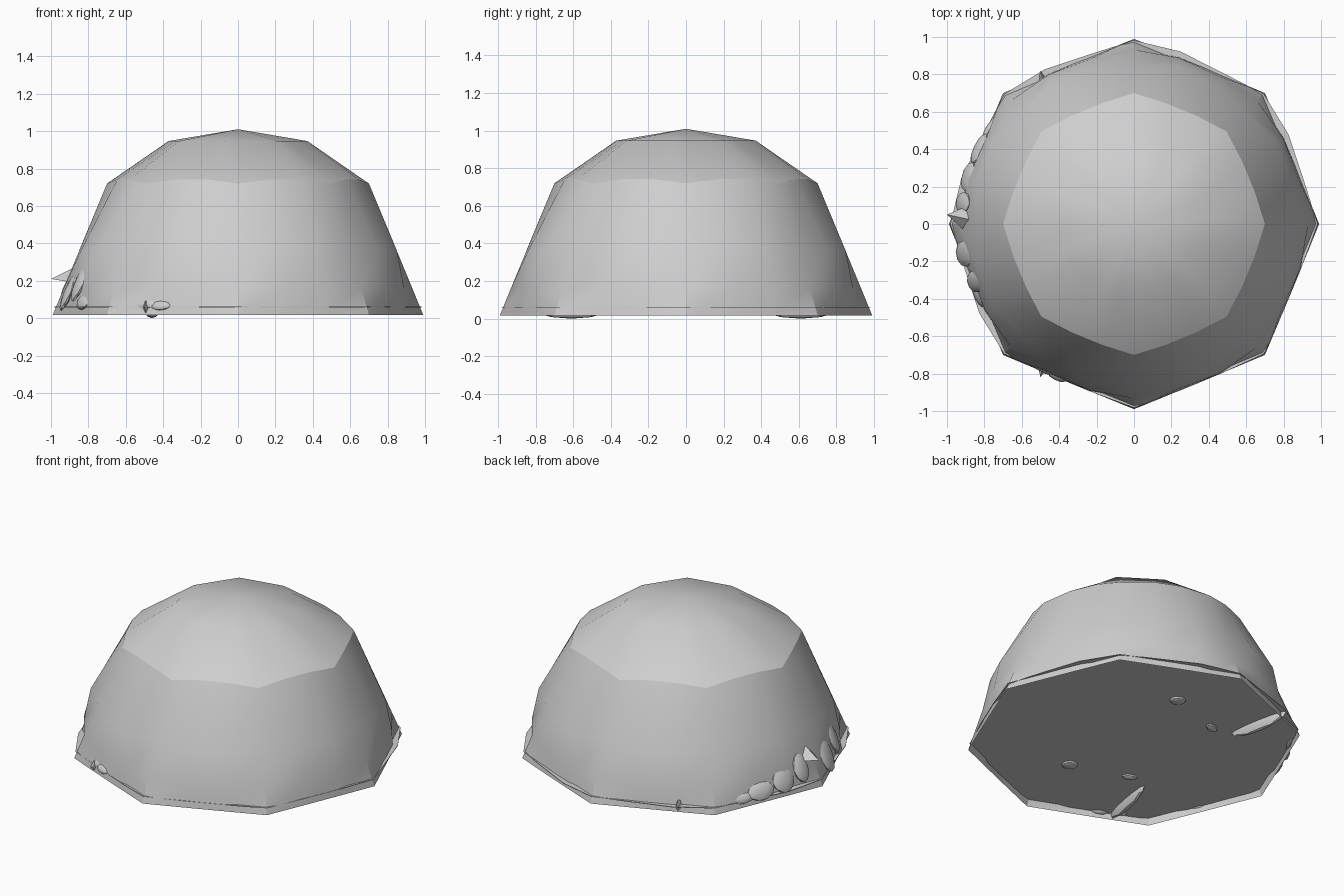
import bpy, bmesh, math
from mathutils import Vector

if "Cube" in bpy.data.objects:
    bpy.data.objects.remove(bpy.data.objects["Cube"], do_unlink=True)

GREY = (0.62, 0.62, 0.62, 1)
grey = bpy.data.materials.new("mid_grey")
grey.use_nodes = True
grey.diffuse_color = GREY
grey.node_tree.nodes["Principled BSDF"].inputs["Base Color"].default_value = GREY


def finish(name, bm, angle=28):
    bmesh.ops.recalc_face_normals(bm, faces=bm.faces)
    me = bpy.data.meshes.new(name)
    bm.to_mesh(me)
    bm.free()
    ob = bpy.data.objects.new(name, me)
    bpy.context.collection.objects.link(ob)
    me.materials.append(grey)
    bpy.ops.object.select_all(action='DESELECT')
    ob.select_set(True)
    bpy.context.view_layer.objects.active = ob
    bpy.ops.object.shade_smooth_by_angle(angle=math.radians(angle))


def polar(r, deg, z):
    a = math.radians(deg)
    return Vector((r * math.cos(a), r * math.sin(a), z))


def bridge(bm, a, b):
    n = len(a)
    for i in range(n):
        j = (i + 1) % n
        bm.faces.new((a[i], a[j], b[j], b[i]))


# Dome shell, open below: each ring repeats a corner and two points between
# corners in every eighth, as (angle, radius, height)
rings = [((0, 0.990, 0.018), (15, 0.924, 0.018), (30, 0.924, 0.018)),
         ((0, 0.932, 0.16), (15, 0.912, 0.16), (30, 0.920, 0.16)),
         ((0, 0.845, 0.37), (15, 0.870, 0.36), (30, 0.880, 0.36)),
         ((0, 0.700, 0.72), (15, 0.668, 0.742), (30, 0.668, 0.742)),
         ((-11.25, 0.378, 0.947), (2.3, 0.354, 0.947), (20.2, 0.354, 0.947))]
bm = bmesh.new()
loops = [[bm.verts.new(polar(r, deg + octant * 45, z))
          for octant in range(8) for deg, r, z in ring] for ring in rings]
for a, b in zip(loops, loops[1:]):
    bridge(bm, a, b)
apex = bm.verts.new((0, 0, 1.01))
for i in range(24):
    bm.faces.new((loops[-1][i], loops[-1][(i + 1) % 24], apex))
finish("dome", bm)

# Thin floor recessed inside the dome's rim, its edge just poking through
bm = bmesh.new()
sheets = []
for z in (0.058, 0.062):
    sheets.append([bm.verts.new(polar(r, deg + octant * 45, z)) for octant in range(8)
                   for deg, r in ((0, 0.982), (15, 0.937 if octant < 5 else 0.925),
                                  (30, 0.955 if octant < 5 else 0.925))])
    bm.faces.new(sheets[-1])
bridge(bm, *sheets)
finish("floor", bm)


# Thin curved scales pushed out of the foot of the dome
def scale(name, deg, r, z, width, height, depth=0.022):
    bm = bmesh.new()
    bmesh.ops.create_icosphere(bm, subdivisions=2, radius=1)
    out, side = polar(1, deg, 0), polar(1, deg + 90, 0)
    up = (Vector((0, 0, 1)) - out * 0.4).normalized()
    centre = polar(r, deg, z)
    for v in bm.verts:
        p = v.co.copy()
        v.co = centre + out * (p.x * depth) + side * (p.y * width) + up * (p.z * height)
        v.co.z = max(v.co.z, 0.03)
    finish(name, bm)


for n, args in enumerate([(146, 0.92, 0.08, 0.08, 0.04),
                          (154, 0.92, 0.10, 0.09, 0.06),
                          (164, 0.92, 0.13, 0.08, 0.08),
                          (173, 0.92, 0.16, 0.06, 0.09),
                          (190, 0.92, 0.14, 0.07, 0.11),
                          (200, 0.90, 0.19, 0.06, 0.11),
                          (205, 0.91, 0.09, 0.07, 0.05),
                          (236, 0.91, 0.08, 0.09, 0.035),
                          (243, 0.91, 0.07, 0.06, 0.03)]):
    scale(f"scale_{n + 1}", *args)

# Thin pointed spike on the same side
bm = bmesh.new()
tip = bm.verts.new((-1.0, 0.05, 0.21))
root = [bm.verts.new(p) for p in ((-0.88, 0.10, 0.19), (-0.88, -0.06, 0.19), (-0.86, 0.02, 0.28))]
bm.faces.new(root)
for i in range(3):
    bm.faces.new((root[i], root[(i + 1) % 3], tip))
finish("spike", bm)


# Shallow ridges and bumps hanging below the floor
def bump(name, start, end, width, depth):
    a, b = Vector(start), Vector(end)
    axis = (b - a) / 2
    across = Vector((-axis.y, axis.x)).normalized() * width
    mid = (a + b) / 2
    bm = bmesh.new()
    bmesh.ops.create_uvsphere(bm, u_segments=12, v_segments=6, radius=1)
    for v in bm.verts:
        p = mid + axis * v.co.x + across * v.co.y
        v.co = (p.x, p.y, 0.06 + depth * v.co.z)
    finish(name, bm)


for label, s in (("back", 1), ("front", -1)):
    bump(f"{label}_ridge", (-0.42, s * 0.40), (-0.50, s * 0.82), 0.025, 0.06)
    bump(f"{label}_bump", (0.03, s * 0.50), (0.13, s * 0.50), 0.05, 0.02)
    bump(f"{label}_small_bump", (-0.33, s * 0.36), (-0.24, s * 0.40), 0.03, 0.02)
